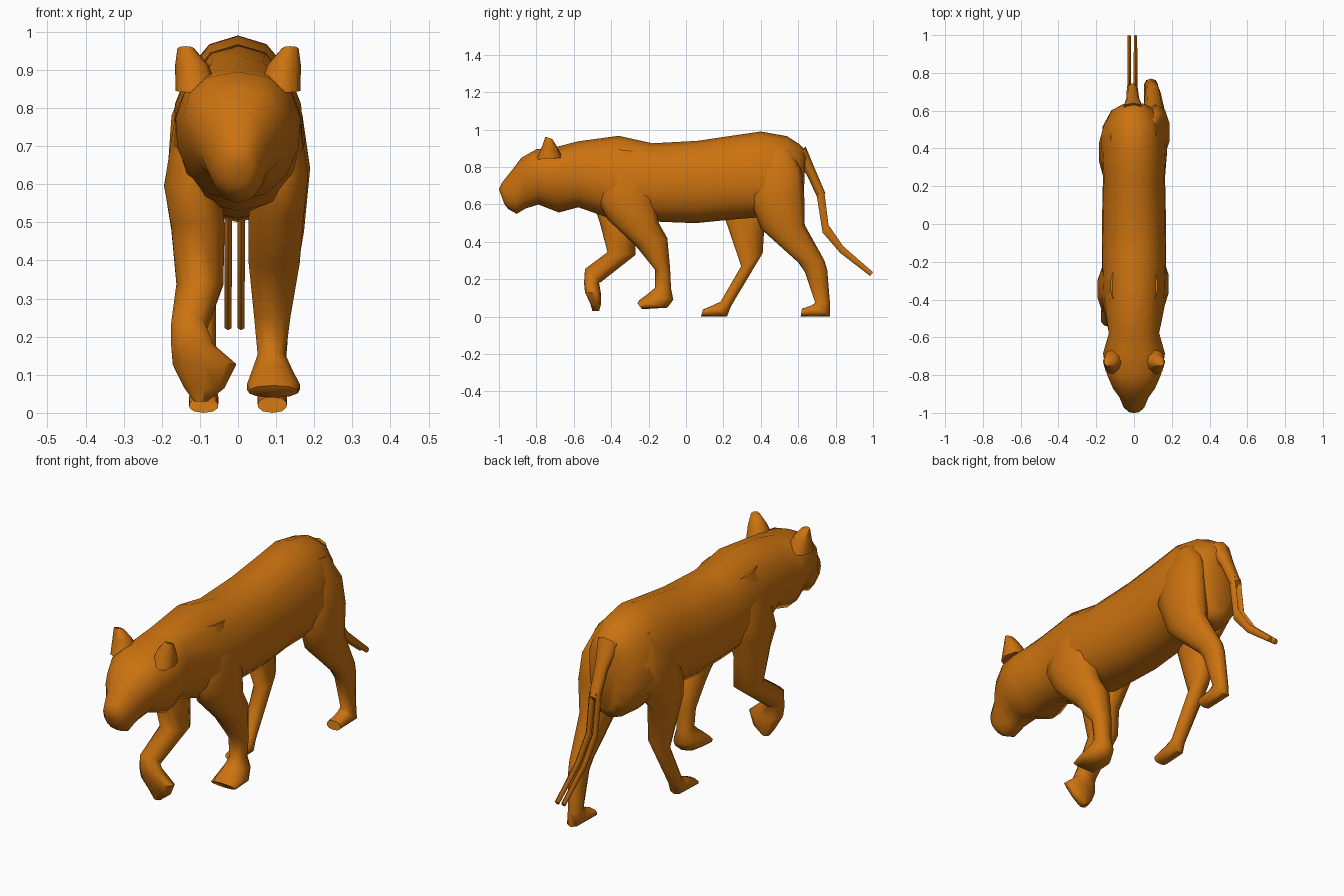
import bpy, bmesh, math
from mathutils import Vector

fur = bpy.data.materials.new("fur")
fur.diffuse_color = (0.6, 0.17, 0.005, 1)


def loft(name, sections, sides=10, power=0.85, angle=60):
    """Skin rings. Section: edge A (y, z), edge B (y, z), centre x, half width, optional taper."""
    bm = bmesh.new()
    rings = []
    for ya, za, yb, zb, xc, hw, *taper in sections:
        bias = taper[0] if taper else 0
        a, b = Vector((xc, ya, za)), Vector((xc, yb, zb))
        ring = []
        for i in range(sides):
            t = 2 * math.pi * i / sides
            c, s = math.cos(t), math.sin(t)
            w = math.copysign(abs(s) ** power, s) * hw * (1 - bias * c)
            ring.append(bm.verts.new((a + b) / 2 + (a - b) / 2 * c + Vector((w, 0, 0))))
        rings.append(ring)
    for r, q in zip(rings, rings[1:]):
        for i in range(sides):
            j = (i + 1) % sides
            bm.faces.new((r[i], r[j], q[j], q[i]))
    bm.faces.new(rings[0])
    bm.faces.new(rings[-1])
    bmesh.ops.recalc_face_normals(bm, faces=bm.faces)
    mesh = bpy.data.meshes.new(name)
    bm.to_mesh(mesh)
    bm.free()
    mesh.materials.append(fur)
    ob = bpy.data.objects.new(name, mesh)
    bpy.context.collection.objects.link(ob)
    bpy.ops.object.select_all(action='DESELECT')
    ob.select_set(True)
    bpy.context.view_layer.objects.active = ob
    bpy.ops.object.shade_smooth_by_angle(angle=math.radians(angle))
    return ob


# Head and torso, nose to rump: upper edge, lower edge
loft("head_and_torso", [
    (-1.0, .68, -.97, .60, 0, .036, 0), (-.985, .715, -.95, .575, 0, .056, 0),
    (-.925, .79, -.905, .55, 0, .078, -.05), (-.88, .85, -.86, .577, 0, .108, -.2),
    (-.80, .895, -.79, .60, 0, .142, -.15), (-.69, .908, -.68, .557, 0, .165, -.08),
    (-.58, .937, -.575, .585, 0, .136, 0), (-.36, .967, -.42, .53, 0, .168, .15),
    (-.18, .927, -.20, .51, 0, .172, .06), (.06, .94, .05, .50, 0, .170, .06),
    (.25, .968, .25, .52, 0, .165, .08), (.40, .99, .38, .53, 0, .174, .14),
    (.54, .965, .50, .51, 0, .165, .14), (.61, .92, .595, .50, 0, .12, .1),
    (.64, .89, .625, .54, 0, .06, 0)], sides=14)

# Ears: front edge, rear edge
for side, label in ((-1, "left"), (1, "right")):
    loft("ear_" + label, [
        (-.80, .84, -.66, .85, side * .108, .056),
        (-.768, .915, -.69, .91, side * .121, .044),
        (-.752, .962, -.715, .95, side * .137, .022)], sides=8)

# Planted front leg: front edge, rear edge
loft("front_leg_planted", [
    (-.41, .90, -.24, .88, .09, .035), (-.46, .76, -.18, .74, .105, .062),
    (-.47, .62, -.165, .62, .112, .075),
    (-.42, .52, -.145, .50, .10, .075), (-.27, .38, -.10, .42, .095, .070),
    (-.165, .25, -.085, .26, .09, .050), (-.165, .155, -.08, .15, .088, .038),
    (-.20, .125, -.068, .09, .09, .055), (-.25, .088, -.10, .048, .093, .073),
    (-.26, .072, -.235, .04, .093, .066)])

# Raised front leg with hanging paw
loft("front_leg_raised", [
    (-.41, .90, -.24, .88, -.09, .035), (-.46, .76, -.18, .74, -.107, .065),
    (-.49, .59, -.20, .60, -.12, .077), (-.46, .50, -.27, .47, -.105, .073),
    (-.42, .345, -.27, .33, -.10, .064), (-.54, .255, -.455, .185, -.13, .048),
    (-.545, .18, -.465, .18, -.12, .058), (-.54, .13, -.455, .125, -.088, .087),
    (-.51, .065, -.455, .065, -.088, .055), (-.50, .03, -.465, .03, -.098, .018)])

# Trailing hind leg
loft("hind_leg_trailing", [
    (.42, .91, .56, .89, .085, .035), (.36, .78, .62, .78, .11, .062),
    (.34, .63, .632, .65, .116, .076),
    (.40, .47, .635, .49, .11, .066), (.60, .29, .74, .30, .10, .044),
    (.635, .24, .755, .25, .098, .038), (.69, .075, .77, .07, .09, .032),
    (.675, .062, .77, .002, .09, .040), (.62, .042, .613, .0, .09, .039)])

# Forward hind leg
loft("hind_leg_forward", [
    (.36, .91, .52, .89, -.09, .035), (.30, .78, .56, .78, -.115, .062),
    (.22, .62, .54, .63, -.12, .068), (.21, .52, .42, .50, -.11, .062),
    (.295, .27, .41, .34, -.10, .044), (.185, .08, .24, .055, -.09, .034),
    (.15, .064, .22, .002, -.09, .040), (.09, .038, .08, .0, -.09, .039)])

# Tail: broad root, then two thin strands side by side
loft("tail_root", [
    (.64, .91, .58, .84, -.004, .055), (.685, .80, .645, .76, -.007, .034),
    (.745, .66, .71, .62, -.009, .028)], sides=8)
for x, label in ((-.026, "left"), (.008, "right")):
    loft("tail_" + label, [
        (.738, .68, .70, .64, x, .011), (.762, .49, .73, .45, x, .011),
        (.842, .375, .825, .34, x, .011), (1.0, .238, .985, .217, x, .010)], sides=6)
